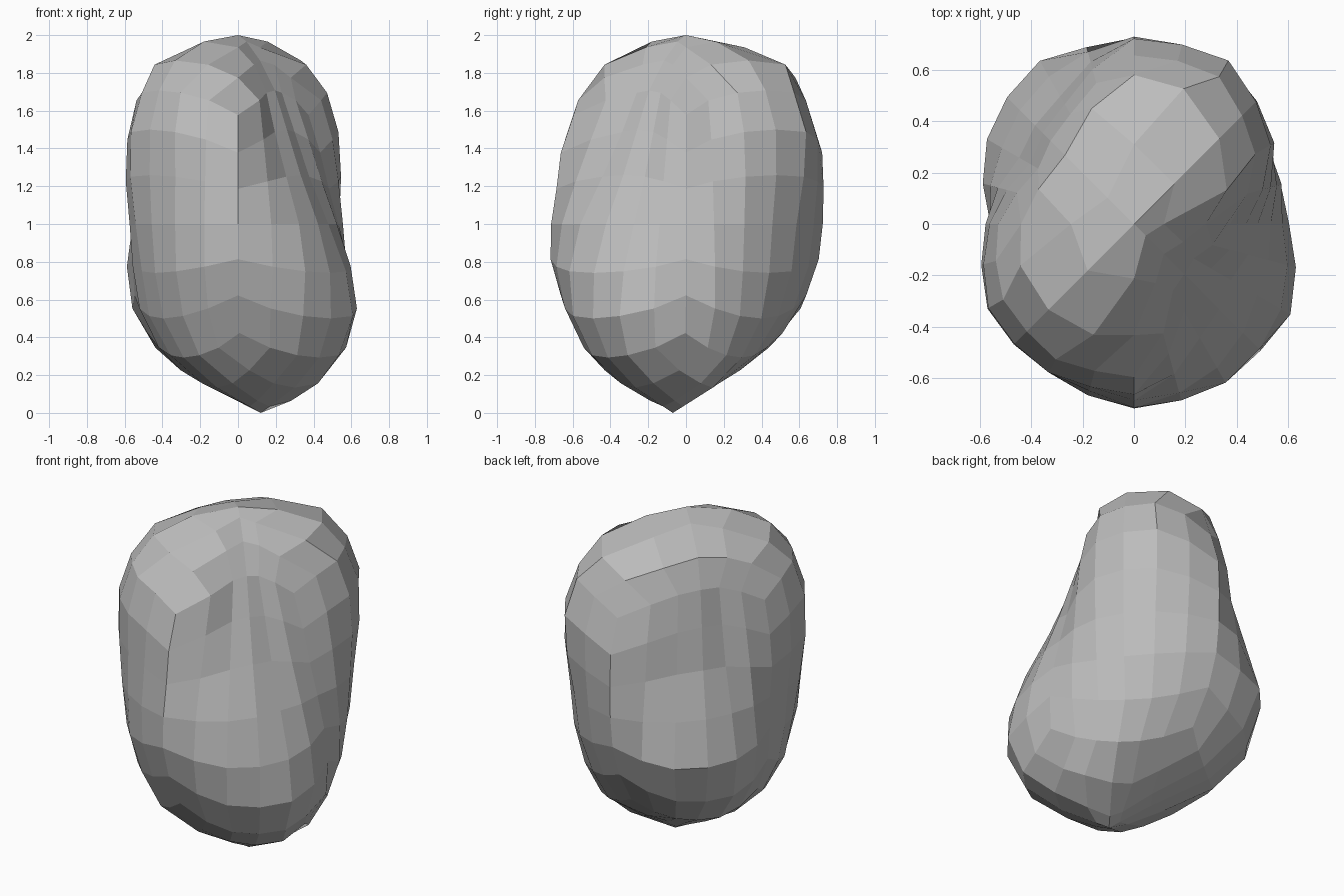
import bpy, bmesh, math
from mathutils import Matrix, Vector

default = bpy.data.objects.get("Cube")
if default:
    bpy.data.objects.remove(default, do_unlink=True)

# Cross-sections of the boulder: height, then radius every thirty degrees,
# counter-clockwise from +x. The top is a ridge along x = y, the foot a
# ridge along x = -y, with flat flanks between them.
SECTIONS = [
    (0.00,) + (0,) * 12,
    (0.13, .36, .33, .20, .17, .17, .20, .22, .26, .28, .26, .28, .32),
    (0.25, .43, .44, .41, .36, .40, .44, .40, .43, .46, .43, .50, .52),
    (0.45, .61, .56, .54, .54, .60, .60, .50, .53, .56, .58, .68, .71),
    (0.70, .60, .60, .64, .68, .74, .67, .57, .58, .65, .70, .72, .68),
    (0.90, .56, .61, .66, .72, .71, .63, .55, .61, .67, .73, .69, .60),
    (1.15, .49, .63, .70, .73, .59, .54, .58, .65, .66, .69, .58, .48),
    (1.40, .43, .63, .75, .72, .55, .48, .56, .67, .67, .66, .41, .37),
    (1.62, .36, .59, .71, .64, .52, .45, .52, .63, .66, .58, .36, .31),
    (1.85, .24, .45, .56, .55, .44, .39, .40, .50, .50, .36, .18, .18),
    (1.96, .08, .14, .38, .24, .17, .17, .20, .26, .34, .17, .08, .07),
    (2.00,) + (0,) * 12,
]
FOOT = Vector((0.12, -0.07))


def section_at(z):
    """Blend the two neighbouring cross-sections at a height."""
    for low, high in zip(SECTIONS, SECTIONS[1:]):
        if z <= high[0]:
            break
    t = (z - low[0]) / (high[0] - low[0])
    return [a + (b - a) * t for a, b in zip(low[1:], high[1:])]


def shape_point(direction):
    """Move a point of the unit sphere onto the boulder surface."""
    z = min(max(1 + direction.z, 0), 2)
    radii = section_at(z)
    centre = FOOT * max(0, 1 - z / 0.45)
    angle = math.atan2(direction.y, direction.x) % math.tau
    step, part = divmod(angle / math.tau * 12, 1)
    before, after = radii[int(step) % 12], radii[(int(step) + 1) % 12]
    radius = before + (after - before) * part
    return Vector((centre.x + radius * math.cos(angle),
                   centre.y + radius * math.sin(angle), z))


# Evenly gridded cube, rounded to a sphere and turned to follow the ridge
bm = bmesh.new()
bmesh.ops.create_cube(bm, size=2)
bmesh.ops.subdivide_edges(bm, edges=bm.edges[:], cuts=5, use_grid_fill=True)
turn = Matrix.Rotation(math.radians(45), 3, "Z")
for vert in bm.verts:
    even = Vector([math.tan(c * math.pi / 4) for c in vert.co])
    vert.co = shape_point(turn @ even.normalized())
bmesh.ops.recalc_face_normals(bm, faces=bm.faces[:])

mesh = bpy.data.meshes.new("boulder")
bm.to_mesh(mesh)
bm.free()
boulder = bpy.data.objects.new("boulder", mesh)
bpy.context.collection.objects.link(boulder)

# Plain grey stone
stone = bpy.data.materials.new("grey stone")
stone.use_nodes = True
colour = (0.5, 0.5, 0.5, 1)
stone.diffuse_color = colour
stone.node_tree.nodes["Principled BSDF"].inputs["Base Color"].default_value = colour
mesh.materials.append(stone)
